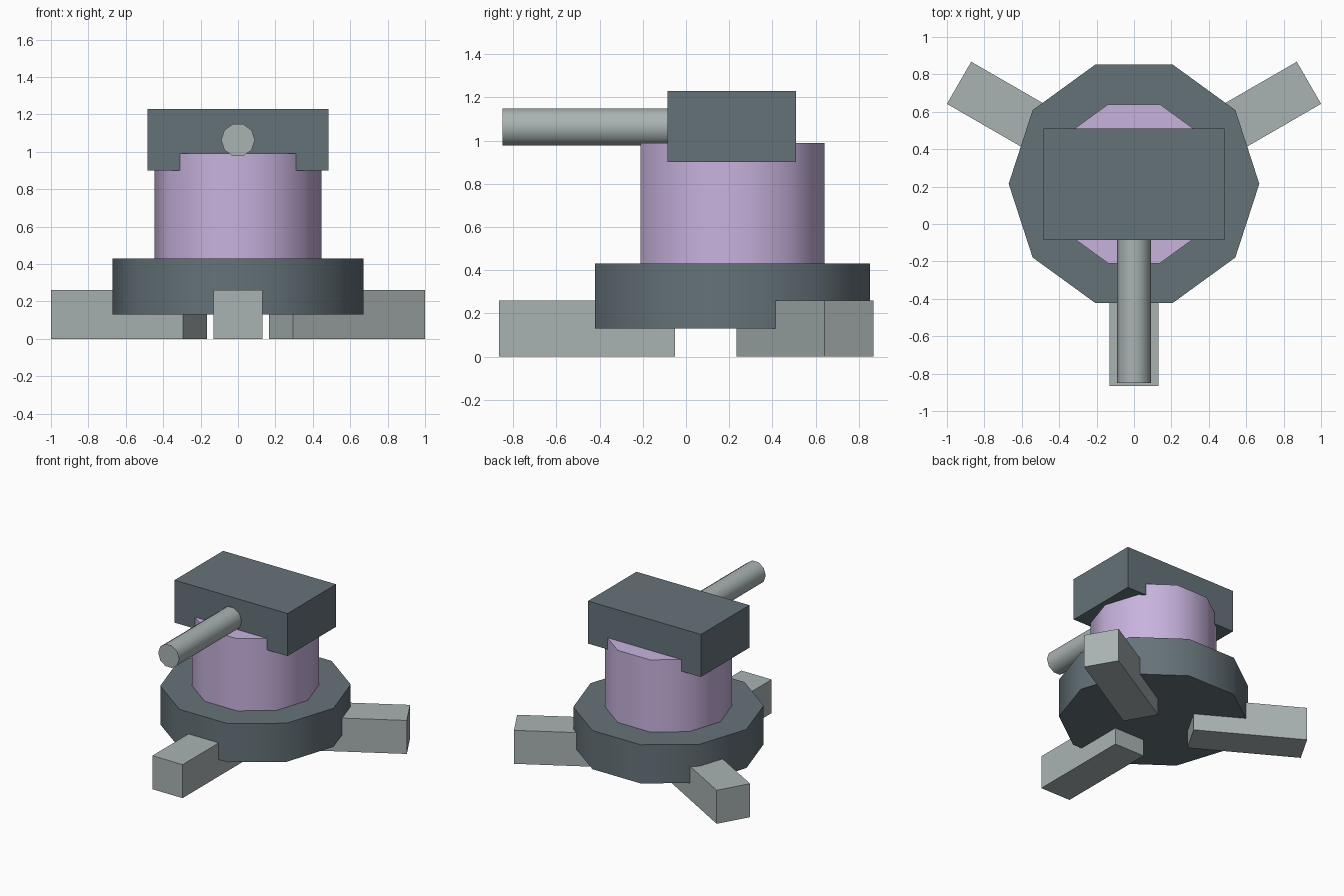
import bpy, bmesh
from math import pi, radians, cos, sin
from mathutils import Matrix, Vector

if "Cube" in bpy.data.objects:
    bpy.data.objects.remove(bpy.data.objects["Cube"])

HUB_Y = 0.215


def material(name, rgb):
    m = bpy.data.materials.new(name)
    m.diffuse_color = (*rgb, 1)
    m.use_nodes = True
    m.node_tree.nodes["Principled BSDF"].inputs["Base Color"].default_value = m.diffuse_color
    return m


dark = material("dark_slate", (0.13, 0.17, 0.19))
light = material("light_steel", (0.40, 0.45, 0.45))
lilac = material("lilac", (0.58, 0.45, 0.73))


def add_object(name, bm, mat, smooth=False):
    bmesh.ops.recalc_face_normals(bm, faces=bm.faces)
    mesh = bpy.data.meshes.new(name)
    bm.to_mesh(mesh)
    bm.free()
    mesh.materials.append(mat)
    ob = bpy.data.objects.new(name, mesh)
    bpy.context.collection.objects.link(ob)
    if smooth:
        bpy.ops.object.select_all(action='DESELECT')
        ob.select_set(True)
        bpy.context.view_layer.objects.active = ob
        bpy.ops.object.shade_smooth_by_angle(angle=radians(40))
    return ob


def prism(name, radius, start, end, mat, matrix, sides=10):
    """Ten-sided cylinder along local z with a corner on local x."""
    bm = bmesh.new()
    ring = [bm.verts.new((radius * cos(2 * pi * i / sides),
                          radius * sin(2 * pi * i / sides), start))
            for i in range(sides)]
    face = bm.faces.new(ring)
    ext = bmesh.ops.extrude_face_region(bm, geom=[face], use_keep_orig=True)
    top = [g for g in ext["geom"] if isinstance(g, bmesh.types.BMVert)]
    bmesh.ops.translate(bm, verts=top, vec=(0, 0, end - start))
    bm.transform(matrix)
    return add_object(name, bm, mat, smooth=True)


def box(name, lo, hi, mat, matrix=Matrix()):
    lo, hi = Vector(lo), Vector(hi)
    bm = bmesh.new()
    bmesh.ops.create_cube(bm, size=1)
    bm.transform(matrix @ Matrix.Translation((lo + hi) / 2)
                 @ Matrix.Diagonal((*(hi - lo), 1)))
    return add_object(name, bm, mat)


hub = Matrix.Translation((0, HUB_Y, 0))

# Base disc and column
prism("base_disc", 0.67, 0.13, 0.43, dark, hub)
prism("column", 0.447, 0.43, 0.99, lilac, hub)

# Head block and barrel
box("head_block", (-0.485, -0.085, 0.90), (0.485, 0.51, 1.23), dark)
prism("barrel", 0.09, 0.08, 0.85, light,
      Matrix.Translation((0, 0, 1.063)) @ Matrix.Rotation(pi / 2, 4, 'X'))

# Three legs radiating from the hub
for name, angle in (("front_leg", -90), ("right_leg", 30), ("left_leg", 150)):
    box(name, (0.265, -0.13, 0), (1.08, 0.13, 0.26), light,
        hub @ Matrix.Rotation(radians(angle), 4, 'Z'))
